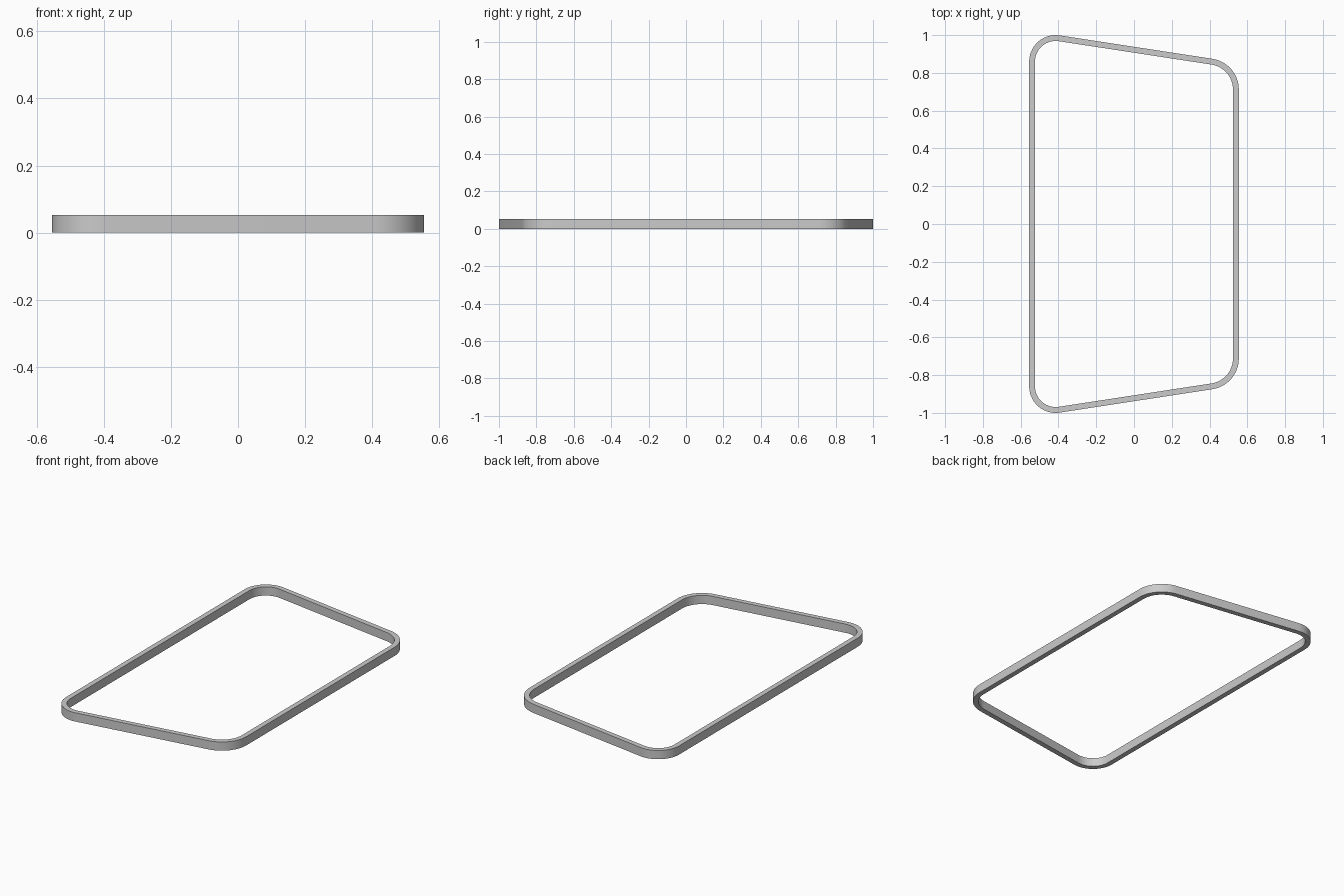
import bpy, bmesh, math
from mathutils import Vector

if "Cube" in bpy.data.objects:
    bpy.data.objects.remove(bpy.data.objects["Cube"])

HALF_W, HEIGHT, WALL = 0.555, 0.053, 0.031
R_WIDE, R_NARROW, STEPS = 0.14, 0.165, 14
TILT = math.atan(0.153)          # slope of the two end rails


def half_outline(inset):
    """Upper half of the rounded trapezoid, from right side to left side."""
    # Arc centres: wide corner touches y = 1, narrow corner lies on the same slanted edge
    n = Vector((math.sin(TILT), math.cos(TILT)))
    wide = Vector((-HALF_W + R_WIDE, 1 - R_WIDE))
    edge = wide.dot(n) + R_WIDE
    cx = HALF_W - R_NARROW
    narrow = Vector((cx, (edge - R_NARROW - cx * n.x) / n.y))
    a = math.pi / 2 - TILT
    pts = []
    for c, r, a0, a1 in ((narrow, R_NARROW, 0, a), (wide, R_WIDE, a, math.pi)):
        for i in range(STEPS + 1):
            t = a0 + (a1 - a0) * i / STEPS
            pts.append(c + (r - inset) * Vector((math.cos(t), math.sin(t))))
    return pts


def outline(inset):
    top = half_outline(inset)
    return top + [Vector((p.x, -p.y)) for p in reversed(top)]


# Frame: four rings (outer/inner, bottom/top) joined into a closed band
bm = bmesh.new()
rings = [[bm.verts.new((p.x, p.y, z)) for p in outline(inset)]
         for inset, z in ((0, 0), (0, HEIGHT), (WALL, HEIGHT), (WALL, 0))]
count = len(rings[0])
for k in range(4):
    a, b = rings[k], rings[(k + 1) % 4]
    for i in range(count):
        j = (i + 1) % count
        bm.faces.new((a[i], a[j], b[j], b[i]))
bmesh.ops.recalc_face_normals(bm, faces=bm.faces)

mesh = bpy.data.meshes.new("rim_frame")
bm.to_mesh(mesh)
bm.free()
frame = bpy.data.objects.new("rim_frame", mesh)
bpy.context.collection.objects.link(frame)
bpy.context.view_layer.objects.active = frame
frame.select_set(True)
bpy.ops.object.shade_smooth_by_angle(angle=math.radians(30))
